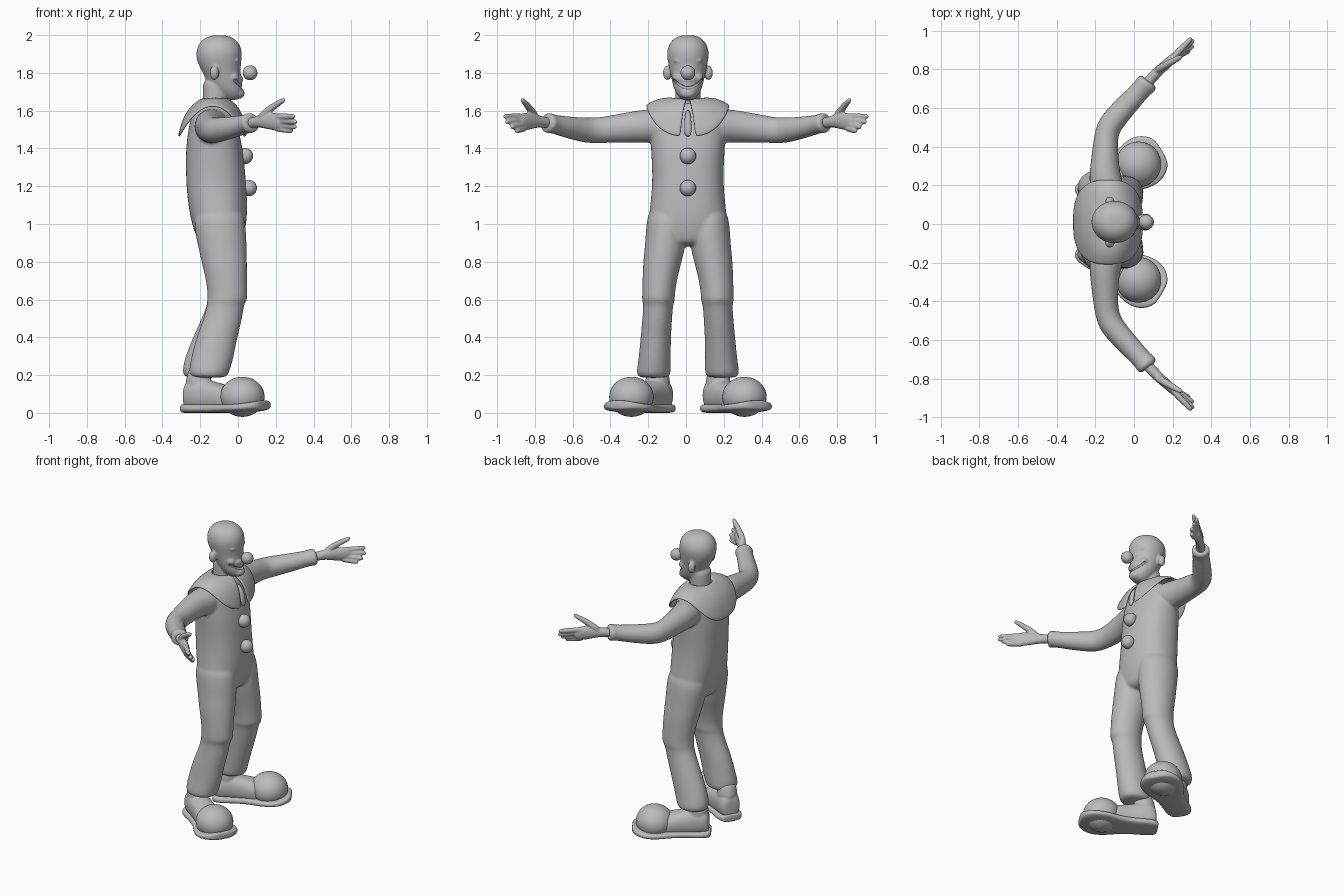
import bpy, bmesh, math
from mathutils import Vector, Matrix

if "Cube" in bpy.data.objects:
    bpy.data.objects.remove(bpy.data.objects["Cube"])

grey = bpy.data.materials.new("plain grey")
grey.use_nodes = True
COLOUR = (0.5, 0.5, 0.5, 1)
grey.diffuse_color = COLOUR
grey.node_tree.nodes["Principled BSDF"].inputs["Base Color"].default_value = COLOUR
MID = 0.01  # the figure's middle plane in y


def finish(name, bm):
    bmesh.ops.recalc_face_normals(bm, faces=bm.faces)
    for f in bm.faces:
        f.smooth = True
    me = bpy.data.meshes.new(name)
    bm.to_mesh(me)
    bm.free()
    me.materials.append(grey)
    ob = bpy.data.objects.new(name, me)
    bpy.context.collection.objects.link(ob)
    return ob


def tube(name, secs, ref=(1, 0, 0), axis=None, power=2, n=16, m=None):
    """Rounded loft: each section is x, y, z, half size along ref, half size across."""
    bm = bmesh.new()
    pts = [Vector(s[:3]) for s in secs]
    rings = []
    for i, s in enumerate(secs):
        t = Vector(axis) if axis else pts[min(i + 1, len(pts) - 1)] - pts[max(i - 1, 0)]
        t.normalize()
        a = Vector(ref)
        a = (a - t * a.dot(t)).normalized()
        b = t.cross(a)
        ring = []
        for k in range(n):
            w = 2 * math.pi * k / n
            c, d = math.cos(w), math.sin(w)
            c = math.copysign(abs(c) ** (2 / power), c)
            d = math.copysign(abs(d) ** (2 / power), d)
            ring.append(bm.verts.new(pts[i] + 1.025 * (a * s[3] * c + b * s[4] * d)))
        rings.append(ring)
    for r, q in zip(rings, rings[1:]):
        for k in range(n):
            bm.faces.new((r[k], r[(k + 1) % n], q[(k + 1) % n], q[k]))
    bm.faces.new(rings[0])
    bm.faces.new(rings[-1])
    if m:
        bm.transform(m)
    ob = finish(name, bm)
    ob.modifiers.new("round", 'SUBSURF').levels = 2
    ob.modifiers["round"].render_levels = 2
    return ob


def ball(name, loc, size, m=None):
    bm = bmesh.new()
    bmesh.ops.create_uvsphere(bm, u_segments=32, v_segments=20, radius=1)
    bm.transform(Matrix.Translation(loc) @ Matrix.Diagonal((*size, 1)))
    if m:
        bm.transform(m)
    return finish(name, bm)


def fuse(name, parts, voxel, smooth):
    """Blend overlapping parts into one skin."""
    bpy.context.view_layer.update()
    dg = bpy.context.evaluated_depsgraph_get()
    bm = bmesh.new()
    for p in parts:
        bm.from_mesh(p.evaluated_get(dg).data)
    for p in parts:
        bpy.data.objects.remove(p)
    ob = finish(name, bm)
    r = ob.modifiers.new("blend", 'REMESH')
    r.mode, r.voxel_size, r.use_smooth_shade = 'VOXEL', voxel, True
    s = ob.modifiers.new("soften", 'SMOOTH')
    s.factor, s.iterations = 0.5, smooth
    return ob


# Head: skull and jaw, neck, ears, cheeks, brow and chin
head = [tube("skull", [
    (-.04, MID, 1.655, .03, .025), (-.04, MID, 1.67, .06, .045), (-.05, MID, 1.70, .08, .068),
    (-.073, MID, 1.75, .092, .083), (-.085, MID, 1.80, .098, .092), (-.1, MID, 1.85, .115, .104),
    (-.1, MID, 1.90, .123, .113), (-.1, MID, 1.95, .112, .102), (-.1, MID, 1.985, .078, .072),
    (-.1, MID, 2.0, .035, .035)], axis=(0, 0, 1)),
    tube("neck", [(-.12, MID, z, .065, .067) for z in (1.55, 1.6, 1.66, 1.72, 1.77)]),
    ball("chin", (.0, MID, 1.692), (.035, .042, .03)),
    ball("muzzle", (-.015, MID, 1.765), (.042, .055, .03))]
for s in (1, -1):
    head.append(ball("ear", (-.125, MID + s * .108, 1.8), (.024, .024, .038)))
    head.append(ball("cheek", (-.03, MID + s * .052, 1.775), (.035, .03, .03)))
    head.append(ball("brow", (-.012, MID + s * .04, 1.865), (.02, .036, .014)))
head = fuse("head", head, .006, 5)

# Grinning mouth, cut as an upturned groove
grin = []
for i in range(-4, 5):
    v = i / 4
    grin.append((.032 - .055 * v * v, MID + .078 * v, 1.722 + .045 * v * v, .014, .009 - .004 * v * v))
cutter = tube("mouth_cutter", grin)
cutter.hide_render = True
cutter.hide_viewport = True
cut = head.modifiers.new("mouth", 'BOOLEAN')
cut.object, cut.operation, cut.solver = cutter, 'DIFFERENCE', 'EXACT'

ball("nose", (.064, MID, 1.80), (.039, .039, .039))
ball("upper_button", (.038, MID, 1.36), (.042, .043, .043))
ball("lower_button", (.058, MID, 1.19), (.042, .043, .043))

# Clown suit: torso, trouser legs and sleeves blended together
suit = [tube("torso", [
    (-.12, MID, 1.65, .06, .07), (-.125, MID, 1.62, .09, .14), (-.13, MID, 1.57, .12, .19),
    (-.13, MID, 1.48, .135, .198), (-.125, MID, 1.4, .15, .195), (-.12, MID, 1.3, .155, .188),
    (-.115, MID, 1.2, .158, .188), (-.105, MID, 1.08, .155, .2), (-.1, MID, 1.0, .143, .21),
    (-.095, MID, .93, .125, .2), (-.09, MID, .88, .1, .12)], axis=(0, 0, 1), power=2.3)]
for s in (1, -1):
    b = .017 * (1 - s)
    suit.append(tube("trouser_leg", [
        (-.1, MID + s * .11, 1.1, .12, .09), (-.098, MID + s * .113, 1.0, .138, .108),
        (-.085, MID + s * .117, .9, .13, .108), (-.073, MID + s * .135, .8, .12, .102),
        (-.06, MID + s * .15, .7, .108, .09), (-.055, MID + s * .156, .62, .104, .086),
        (-.058, MID + s * .156, .595, .106, .087), (-.066, MID + s * .157, .575, .096, .078),
        (-.09 + b / 3, MID + s * .162, .5, .102, .078), (-.13 + b / 2, MID + s * .17, .4, .108, .08),
        (-.17 + b, MID + s * .176, .29, .112, .084), (-.185 + b, MID + s * .18, .23, .108, .09),
        (-.188 + b, MID + s * .182, .2, .102, .088), (-.188 + b, MID + s * .182, .185, .08, .07)],
        axis=(0, 0, 1)))
    suit.append(tube("sleeve", [
        (-.13, MID + s * .1, 1.52, .09, .09), (-.14, MID + s * .18, 1.52, .088, .09),
        (-.153, MID + s * .25, 1.517, .08, .085), (-.15, MID + s * .35, 1.508, .068, .077),
        (-.145, MID + s * .45, 1.497, .062, .068), (-.125, s * .515, 1.495, .064, .068),
        (-.075, s * .575, 1.503, .06, .062), (-.015, s * .64, 1.515, .056, .056),
        (.045, s * .705, 1.53, .051, .048), (.06, s * .722, 1.533, .058, .054),
        (.075, s * .738, 1.537, .056, .052), (.077, s * .741, 1.537, .035, .035)]))
fuse("clown_suit", suit, .009, 4)

# Wide collar with a split at the front
bm = bmesh.new()
N, R = 56, 7
grid = []
for i in range(N + 1):
    w = .1 + (2 * math.pi - .2) * i / N
    c, d = math.cos(w), math.sin(w)
    px = math.copysign(abs(c) ** .75, c)
    py = math.copysign(abs(d) ** .75, d)
    inner = Vector((-.12 + .065 * c, MID + .075 * d, 1.662))
    outer = Vector((-.135 + .178 * px, MID + .22 * py, 1.625 - .165 * abs(c) ** 1.5))
    col = []
    for j in range(R + 1):
        t = j / R
        p = inner.lerp(outer, t)
        bulge = math.sin(math.pi * t) * .035 * (.45 + .55 * abs(c))
        col.append(bm.verts.new(p + Vector((c * .5, d * .2, .8)) * bulge))
    grid.append(col)
for a, b in zip(grid, grid[1:]):
    for j in range(R):
        bm.faces.new((a[j], b[j], b[j + 1], a[j + 1]))
collar = finish("collar", bm)
thick = collar.modifiers.new("thickness", 'SOLIDIFY')
thick.thickness, thick.offset = .014, 0
collar.modifiers.new("round", 'SUBSURF').levels = 1

# Ribbon hanging in the collar split
tube("collar_ribbon", [(-.02, MID, 1.6, .012, .01), (.015, MID, 1.57, .014, .016),
                       (.03, MID, 1.52, .014, .02), (.035, MID, 1.46, .012, .018)])

for s, side in ((1, "left"), (-1, "right")):
    # Open hand: wrist and palm, four fingers, raised thumb
    hand = [tube("palm", [
        (.05, s * .71, 1.53, .03, .03), (.085, s * .75, 1.538, .027, .029),
        (.125, s * .79, 1.545, .034, .026), (.17, s * .83, 1.545, .046, .025),
        (.215, s * .87, 1.54, .046, .022), (.235, s * .89, 1.535, .03, .018)], ref=(0, 0, 1))]
    for x, y, z, start in ((.3, .965, 1.57, 1.568), (.312, .955, 1.54, 1.549),
                           (.31, .925, 1.513, 1.528), (.29, .9, 1.492, 1.508)):
        a, b = Vector((.19, s * .85, start)), Vector((x, s * y, z))
        hand.append(tube("finger", [(*a.lerp(b, t), r, r) for t, r in
                         ((0, .017), (.3, .017), (.65, .016), (.92, .014), (1, .008))], ref=(0, 0, 1), n=10))
    hand.append(tube("thumb", [(.11, s * .79, 1.555, .02, .02), (.15, s * .815, 1.595, .021, .021),
                               (.195, s * .84, 1.628, .018, .017), (.235, s * .862, 1.652, .015, .014),
                               (.25, s * .87, 1.662, .008, .008)], n=10))
    fuse(side + "_hand", hand, .005, 4)

    # Big shoe, turned outwards: rimmed sole, low upper, ankle and bulbous toe
    m = Matrix.Translation((-.2, MID + s * .165, 0)) @ Matrix.Rotation(s * math.radians(31), 4, 'Z')
    sole = [(-.095, .05, .024), (-.085, .068, .024), (-.04, .085, .024), (.05, .08, .024),
            (.14, .092, .024), (.21, .122, .025), (.28, .136, .027), (.34, .125, .032),
            (.385, .088, .04), (.402, .05, .045)]
    tube(side + "_shoe_sole", [(u, 0, z, w, .024) for u, w, z in sole],
         ref=(0, 1, 0), axis=(1, 0, 0), power=3, n=24, m=m)
    upper = [tube("upper", [
        (-.085, 0, .08, .045, .05), (-.07, 0, .095, .064, .08), (-.02, 0, .1, .074, .086),
        (.04, 0, .092, .072, .085), (.11, 0, .08, .075, .078), (.2, 0, .07, .09, .07),
        (.25, 0, .06, .07, .05)], ref=(0, 1, 0), axis=(1, 0, 0), power=2.4, m=m),
        tube("ankle", [(-.01, 0, .06, .06, .06), (-.01, 0, .12, .066, .064), (-.01, 0, .175, .07, .064),
                       (-.008, 0, .2, .062, .058), (0, 0, .25, .055, .055)], axis=(0, 0, 1), m=m)]
    for u in (.07, .105):
        upper.append(tube("lace", [(u, v * .06, .165 - u * .2 - .03 * v * v, .011, .01)
                                   for v in (-1, -.5, 0, .5, 1)], m=m))
    fuse(side + "_shoe_upper", upper, .006, 4)
    ball(side + "_shoe_toe", (.26, 0, .085), (.118, .118, .106), m)
